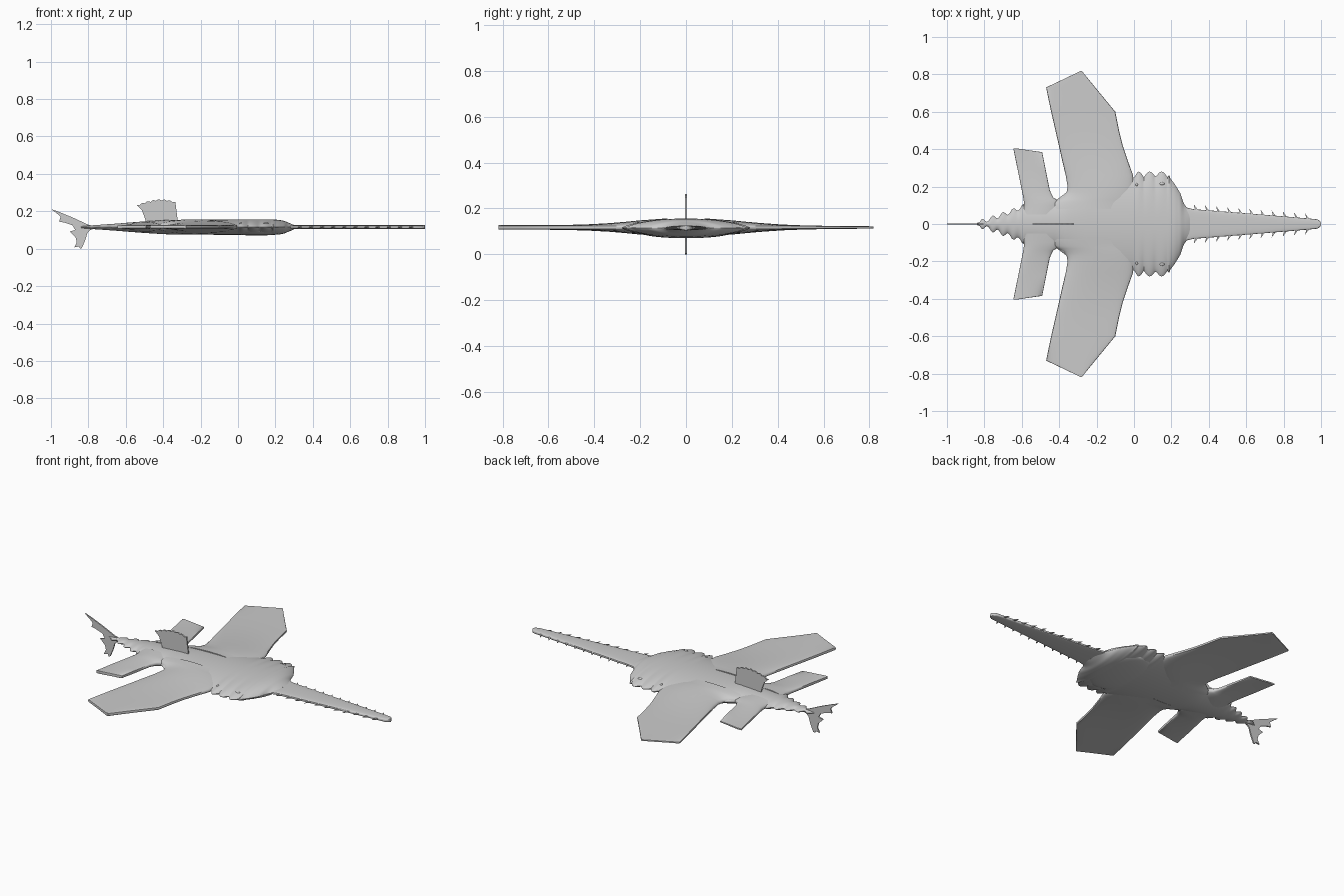
import bpy, bmesh, math

if "Cube" in bpy.data.objects:
    bpy.data.objects.remove(bpy.data.objects["Cube"])

ZC = 0.115
grey = bpy.data.materials.new("skin grey")
grey.diffuse_color = (0.6, 0.6, 0.6, 1)
grey.use_nodes = True
grey.node_tree.nodes["Principled BSDF"].inputs["Base Color"].default_value = grey.diffuse_color


def finish(bm, name, angle=40):
    bmesh.ops.remove_doubles(bm, verts=bm.verts, dist=1e-5)
    bmesh.ops.recalc_face_normals(bm, faces=bm.faces)
    me = bpy.data.meshes.new(name)
    bm.to_mesh(me)
    bm.free()
    me.materials.append(grey)
    ob = bpy.data.objects.new(name, me)
    bpy.context.collection.objects.link(ob)
    bpy.ops.object.select_all(action='DESELECT')
    ob.select_set(True)
    bpy.context.view_layer.objects.active = ob
    bpy.ops.object.shade_smooth_by_angle(angle=math.radians(angle))
    return ob


def loft(name, rings, angle=40):
    bm = bmesh.new()
    vs = [[bm.verts.new(p) for p in r] for r in rings]
    n = len(vs[0])
    for a, b in zip(vs, vs[1:]):
        for i in range(n):
            bm.faces.new((a[i], a[(i + 1) % n], b[(i + 1) % n], b[i]))
    bm.faces.new(vs[0])
    bm.faces.new(vs[-1])
    return finish(bm, name, angle)


def plate(name, pts, half):
    # flat outline in the xz plane, given a thickness in y
    bm = bmesh.new()
    f = bm.faces.new([bm.verts.new((x, -half, z)) for x, z in pts])
    r = bmesh.ops.extrude_face_region(bm, geom=[f])
    for v in r["geom"]:
        if isinstance(v, bmesh.types.BMVert):
            v.co.y = half
    return finish(bm, name, 30)


def interp(table, x, col):
    for a, b in zip(table, table[1:]):
        if x <= b[0]:
            t = max(0, (x - a[0]) / (b[0] - a[0]))
            return a[col] + (b[col] - a[col]) * t
    return table[-1][col]


def section(power, n=20):
    # closed lens section: u across, w up, both in -1..1
    us = [-math.cos(math.pi * i / n) for i in range(n + 1)]
    h = [max(0.0, 1 - u * u) ** power for u in us]
    return ([(u, max(k, 0.02)) for u, k in zip(us, h)]
            + [(u, -max(k, 0.02)) for u, k in zip(us[::-1], h[::-1])])


# body: x, half width, half height
body = [(-0.84, .006, .005), (-0.78, .025, .01), (-.72, .045, .014),
        (-.65, .07, .019), (-.58, .1, .025), (-.5, .115, .031),
        (-.42, .125, .036), (-.36, .17, .039), (-.25, .24, .04),
        (0, .25, .041), (.19, .25, .041), (.22, .21, .039), (.25, .16, .033),
        (.265, .11, .026), (.285, .085, .018), (.3, .075, .011)]


def body_width(x):
    w = interp(body, x, 1)
    if 0 < x < .19:        # gill lobes along the head
        w += .03 * abs(math.sin(math.pi * (x + .01) / .063)) * min(1, x / .02)
    if -.83 < x < -.59:    # ragged tail edge
        w += .012 * math.sin(2 * math.pi * x / .055)
    return max(w, .004)


rings = []
for i in range(153):
    x = -.84 + 1.14 * i / 152
    w, h = body_width(x), interp(body, x, 2)
    rings.append([(x, u * w, ZC + k * h) for u, k in section(.72, 24)])
loft("body", rings)

# swollen underside of the head
bm = bmesh.new()
bmesh.ops.create_uvsphere(bm, u_segments=32, v_segments=16, radius=1)
for v in bm.verts:
    v.co = (.1 + v.co.x * .16, v.co.y * .2, .096 + v.co.z * .026)
finish(bm, "head_underside")

# paired fins: y, leading x, trailing x, half thickness
wing = [(.08, .0, -.46, .04), (.115, .0, -.44, .037), (.13, .0, -.41, .036),
        (.145, .0, -.38, .035), (.17, .0, -.36, .033), (.2, .0, -.355, .031),
        (.26, -.005, -.365, .025), (.33, -.03, -.382, .019),
        (.42, -.06, -.402, .014), (.5, -.08, -.42, .0115),
        (.6, -.1, -.443, .01), (.73, -.207, -.47, .01), (.817, -.278, -.287, .01)]
rear = [(.05, -.4, -.6, .028), (.1, -.4, -.587, .025), (.128, -.41, -.59, .022),
        (.142, -.432, -.592, .02), (.18, -.45, -.6, .016),
        (.28, -.47, -.62, .011), (.384, -.491, -.641, .009),
        (.403, -.62, -.645, .009)]
for name, table in (("pectoral_fin", wing), ("pelvic_fin", rear)):
    for side, label in ((1, "left"), (-1, "right")):
        end = table[-1][0]
        rings = []
        for i, (y, a, b, t) in enumerate(table):
            f = y / end
            if side > 0:   # this side tapers thinner
                t *= 1 - .5 * max(0, f - .4) / .6
            sec = section(.6 - .5 * min(1, f * 1.5))
            rings.append([((a + b) / 2 + u * (a - b) / 2, side * y, ZC + .002 + k * t)
                          for u, k in sec])
        loft(name + "_" + label, rings, 35)

# saw snout with a rounded tip
saw = [(.24, .105), (.28, .088), (.32, .079), (.4, .073), (.6, .057),
       (.8, .041), (.95, .028), (.98, .025), (.993, .017), (1.0, .006)]
loft("saw", [[(x, u * w, ZC + k * .0105) for u, k in section(.2)] for x, w in saw], 35)

# saw teeth, leaning backwards
bm = bmesh.new()
for side in (1, -1):
    for i in range(11):
        x = .335 + i * .0595
        y = interp(saw, x, 1)
        base = [bm.verts.new((x + dx, side * (y - .006), ZC + dz))
                for dx, dz in ((-.007, -.005), (.009, -.005), (.009, .005), (-.007, .005))]
        tip = bm.verts.new((x - .016, side * (y + .028), ZC))
        bm.faces.new(base)
        for a, b in zip(base, base[1:] + base[:1]):
            bm.faces.new((a, b, tip))
finish(bm, "saw_teeth", 20)

# dorsal fin with a scalloped top
top = [(-.335, .25), (-.38, .262), (-.43, .264), (-.49, .252), (-.542, .233)]
pts = [(-.32, .135), (-.325, .17)]
for i in range(29):
    x = -.335 - .207 * i / 28
    z = interp([(-a, b) for a, b in top], -x, 1)
    pts.append((x, z - .007 * (1 - abs(math.sin(math.pi * (i + 2) / 4)))))
pts += [(-.515, .208), (-.5, .17), (-.49, .135)]
plate("dorsal_fin", pts, .004)

# tail fin
plate("tail_fin", [(-1, .212), (-.965, .2), (-.88, .165), (-.8, .128), (-.77, .12),
                   (-.77, .106), (-.79, .1), (-.805, .085), (-.815, .05), (-.835, .003),
                   (-.845, 0), (-.85, .012), (-.875, .007), (-.862, .035), (-.868, .06),
                   (-.9, .092), (-.87, .1), (-.885, .125), (-.93, .14), (-.957, .145),
                   (-.948, .17), (-.97, .19)], .004)

# eyes and breathing holes as small bumps
for side, label in ((1, "left"), (-1, "right")):
    for part, x, y in (("eye", .15, .215), ("spiracle", .015, .21)):
        bm = bmesh.new()
        bmesh.ops.create_uvsphere(bm, u_segments=12, v_segments=8, radius=.009)
        for v in bm.verts:
            v.co.x = v.co.x * (1.6 if part == "eye" else .8) + x
            v.co.y += side * y
            v.co.z += ZC + .017
        finish(bm, part + "_" + label)
